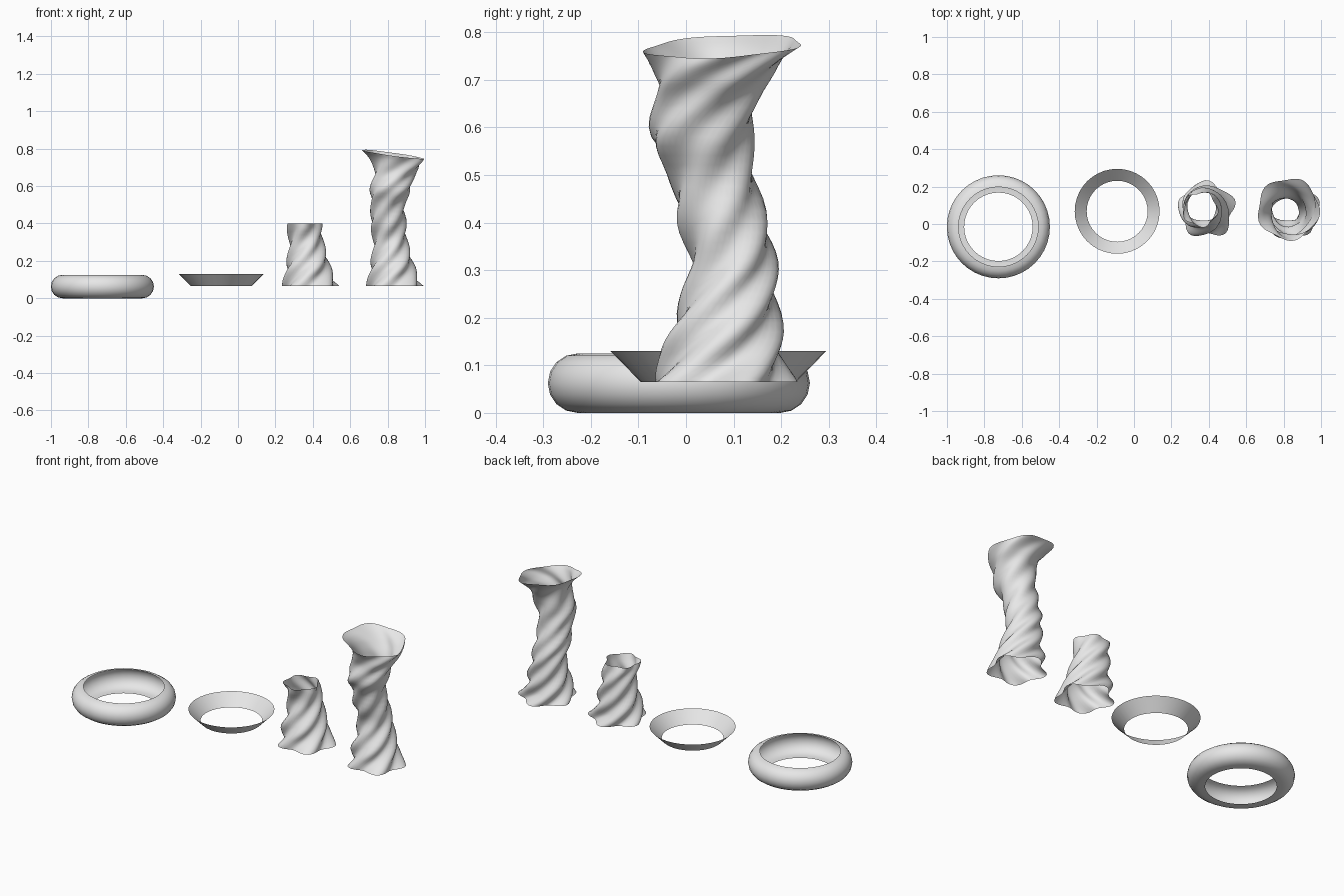
import bpy, bmesh
from math import sin, cos, pi, radians
from mathutils import Vector

cube = bpy.data.objects.get("Cube")
if cube:
    bpy.data.objects.remove(cube, do_unlink=True)

grey = bpy.data.materials.new("light_grey")
grey.use_nodes = True
grey.diffuse_color = (0.8, 0.8, 0.8, 1)
grey.node_tree.nodes["Principled BSDF"].inputs["Base Color"].default_value = (0.8, 0.8, 0.8, 1)


def loft(name, rings, location):
    """Smooth open shell skinned through closed loops of points."""
    bm = bmesh.new()
    loops = [[bm.verts.new(p) for p in ring] for ring in rings]
    for low, high in zip(loops, loops[1:]):
        n = len(low)
        for i in range(n):
            j = (i + 1) % n
            face = bm.faces.new((low[i], low[j], high[j], high[i]))
            face.smooth = True
    mesh = bpy.data.meshes.new(name)
    bm.to_mesh(mesh)
    bm.free()
    mesh.materials.append(grey)
    obj = bpy.data.objects.new(name, mesh)
    obj.location = location
    bpy.context.collection.objects.link(obj)
    return obj


def lathe(name, profile, location, sides=40):
    angles = [2 * pi * i / sides for i in range(sides)]
    loft(name, [[(r * cos(a), r * sin(a), z) for a in angles] for r, z in profile], location)


# Rounded ring, open towards its hole
half = 0.0625
bulge = [(0.213 + half * cos(t), half + half * sin(t))
         for t in (radians(-90 + 22.5 * k) for k in range(9))]
lathe("rounded_ring", [(0.183, 0)] + bulge, (-0.725, -0.015, 0))

# Sloping collar
lathe("sloping_collar", [(0.163, 0.065), (0.227, 0.13)], (-0.09, 0.068, 0))

# Trunk spine: height, centre x, centre y, outer radius
SPINE = [Vector(k) for k in (
    (0.065, 0.00, 0.075, 0.160), (0.11, -0.01, 0.078, 0.138),
    (0.17, -0.015, 0.083, 0.125), (0.25, -0.02, 0.093, 0.105),
    (0.32, -0.028, 0.098, 0.096), (0.40, -0.036, 0.078, 0.099),
    (0.50, -0.038, 0.055, 0.095), (0.58, -0.025, 0.032, 0.113),
    (0.66, -0.005, 0.045, 0.113), (0.71, 0.005, 0.058, 0.130),
    (0.745, 0.000, 0.070, 0.150), (0.77, -0.015, 0.080, 0.172))]


def spine_points(count, steps=4):
    """Catmull-Rom samples through the first keys of the spine."""
    out = []
    for i in range(count - 1):
        p0, p1 = SPINE[max(i - 1, 0)], SPINE[i]
        p2, p3 = SPINE[i + 1], SPINE[min(i + 2, len(SPINE) - 1)]
        for s in range(steps):
            t = s / steps
            out.append(0.5 * (2 * p1 + (p2 - p0) * t + (2 * p0 - 5 * p1 + 4 * p2 - p3) * t ** 2
                              + (3 * p1 - p0 - 3 * p2 + p3) * t ** 3))
    return out + [SPINE[count - 1]]


def trunk(name, key_count, x):
    """Five-lobed tube that twists as it rises; its mouth tilts near the top."""
    rings, sides = [], 50
    for z, cx, cy, r in spine_points(key_count):
        phase = radians(19) + 10 * (z - 0.065)
        depth = 0.24 - 0.18 * z
        tilt = max(0, (z - 0.62) / 0.15)
        ring = []
        for i in range(sides):
            a = 2 * pi * i / sides
            radius = r * (1 - depth * (1 - cos(5 * (a - phase))) / 2)
            dx, dy = radius * cos(a), radius * sin(a)
            ring.append((cx + dx, cy + dy, z + tilt * (0.05 * dy - 0.14 * dx)))
        rings.append(ring)
    loft(name, rings, (x, 0, 0))


trunk("short_twisted_trunk", 6, 0.39)
trunk("tall_twisted_trunk", len(SPINE), 0.84)
